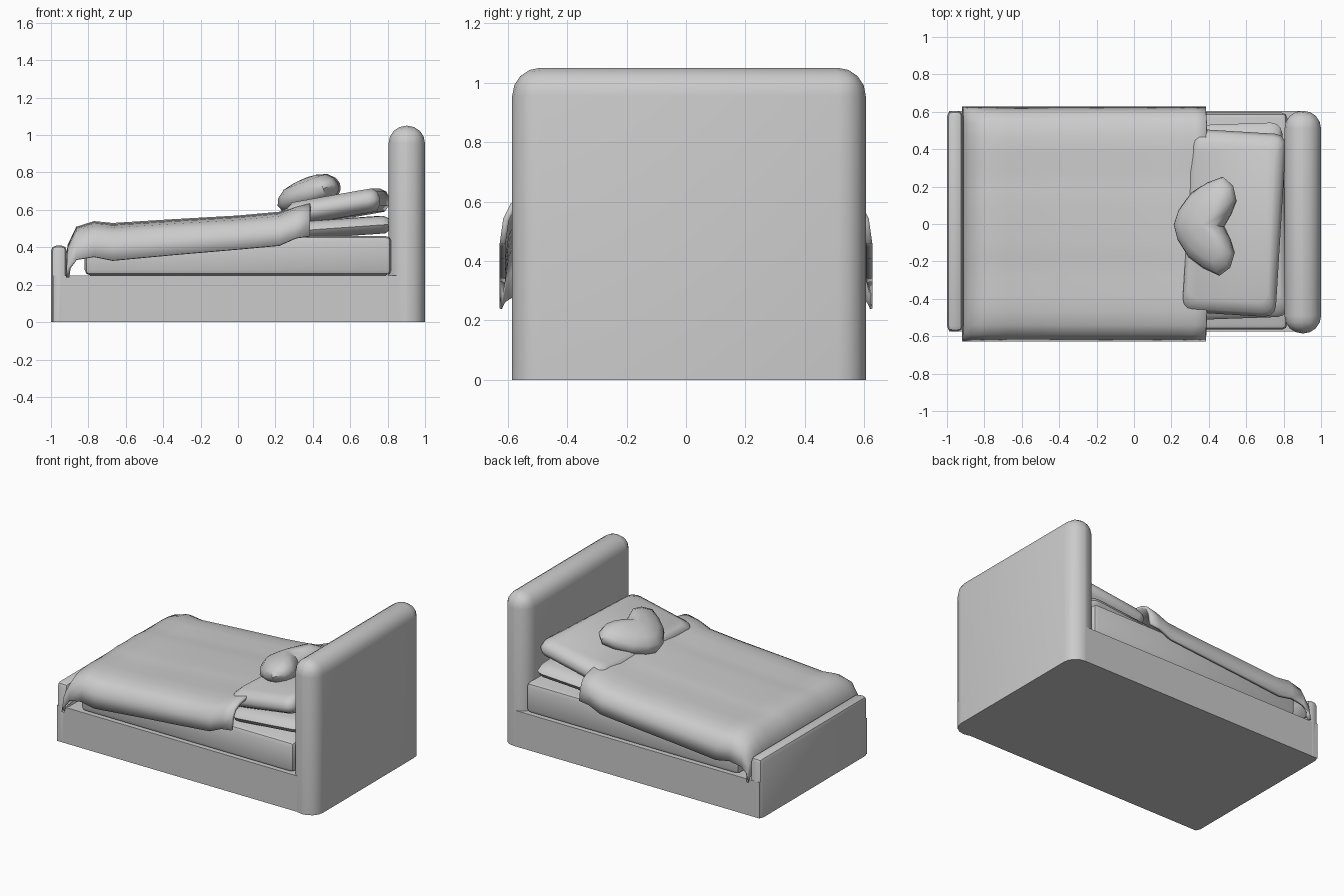
import bpy, bmesh, math
from mathutils import Matrix

if "Cube" in bpy.data.objects:
    bpy.data.objects.remove(bpy.data.objects["Cube"])


def finish(name, bm, angle=35):
    me = bpy.data.meshes.new(name)
    bm.to_mesh(me)
    bm.free()
    ob = bpy.data.objects.new(name, me)
    bpy.context.collection.objects.link(ob)
    bpy.ops.object.select_all(action='DESELECT')
    bpy.context.view_layer.objects.active = ob
    ob.select_set(True)
    bpy.ops.object.shade_smooth_by_angle(angle=math.radians(angle))
    return ob


def rounded_box(name, x, y, z, r=0.0, seg=3, flat_base=True):
    bm = bmesh.new()
    bmesh.ops.create_cube(bm, size=1)
    for v in bm.verts:
        for i, (a, b) in enumerate((x, y, z)):
            v.co[i] = a if v.co[i] < 0 else b
    if r:
        edges = [e for e in bm.edges
                 if not flat_base or max(v.co.z for v in e.verts) > z[0] + 1e-4]
        bmesh.ops.bevel(bm, geom=edges, offset=r, segments=seg, profile=0.5,
                        affect='EDGES')
    return finish(name, bm)


def cushion(name, outline, rings, matrix):
    """Stack scaled copies of an outline; rings are (scale, height)."""
    bm = bmesh.new()
    loops = [[bm.verts.new((px * s, py * s, h)) for px, py in outline]
             for s, h in rings]
    n = len(outline)
    for a, b in zip(loops, loops[1:]):
        for i in range(n):
            j = (i + 1) % n
            bm.faces.new((a[i], a[j], b[j], b[i]))
    bm.faces.new(loops[0][::-1])
    bm.faces.new(loops[-1])
    bmesh.ops.recalc_face_normals(bm, faces=bm.faces)
    bm.transform(matrix)
    return finish(name, bm, 50)


def round_rect(hx, hy, r, seg=3):
    pts = []
    for k, (sx, sy) in enumerate(((1, 1), (-1, 1), (-1, -1), (1, -1))):
        for i in range(seg + 1):
            a = math.pi / 2 * (k + i / seg)
            pts.append((sx * (hx - r) + r * math.cos(a),
                        sy * (hy - r) + r * math.sin(a)))
    return pts


def place(x, y, z, tilt=0, turn=0):
    return (Matrix.Translation((x, y, z)) @ Matrix.Rotation(math.radians(turn), 4, 'Z')
            @ Matrix.Rotation(math.radians(-tilt), 4, 'Y'))


# Bed frame
rounded_box("headboard", (0.805, 1.0), (-0.585, 0.605), (0, 1.05), 0.094, 4)
rounded_box("footboard", (-1.0, -0.915), (-0.575, 0.605), (0, 0.41), 0.03, 2)
rounded_box("bed_base", (-0.99, 0.9), (-0.575, 0.605), (0, 0.25))

# Mattress
rounded_box("mattress", (-0.82, 0.82), (-0.565, 0.595), (0.25, 0.46), 0.03, 2, False)

# Sleeping pillows
soft = [(0.86, -0.055), (0.97, -0.03), (1.0, 0.0), (0.96, 0.035), (0.85, 0.055)]
cushion("lower_pillow", round_rect(0.27, 0.52, 0.06),
        [(s, h * 0.85) for s, h in soft], place(0.54, 0.015, 0.505, 4, 2))
cushion("upper_pillow", round_rect(0.255, 0.49, 0.06),
        [(s, h * 1.15) for s, h in soft], place(0.535, 0.005, 0.615, 10, -3.5))

# Heart cushion
half = [(-0.2, 0), (-0.175, 0.08), (-0.11, 0.17), (-0.02, 0.23), (0.07, 0.265),
        (0.13, 0.22), (0.15, 0.15), (0.12, 0.07), (0.08, 0)]
heart = half + [(x, -y) for x, y in half[-2:0:-1]]
cushion("heart_cushion", heart,
        [(0.35, -0.085), (0.7, -0.07), (0.93, -0.035), (1, 0), (0.93, 0.035),
         (0.7, 0.07), (0.35, 0.085), (0.05, 0.09)],
        place(0.4, -0.01, 0.69, 20, -2))

# Blanket: stations of (x, top height, hem height) lofted along the bed
stations = [(-0.92, 0.29, 0.24), (-0.912, 0.41, 0.29), (-0.865, 0.51, 0.335),
            (-0.77, 0.54, 0.35), (-0.67, 0.53, 0.33), (-0.35, 0.55, 0.36),
            (0.0, 0.57, 0.39), (0.22, 0.59, 0.41), (0.31, 0.625, 0.45),
            (0.385, 0.645, 0.46)]
side = [(0.09, 0.0), (0.18, 0.03), (0.28, 0.06), (0.38, 0.03), (0.47, 0.06),
        (0.54, 0.13), (0.59, 0.28), (0.615, 0.55), (0.627, 1.0)]
profile = [(-y, f) for y, f in side[::-1]] + [(0, 0.02)] + side
bm = bmesh.new()
rows = [[bm.verts.new((x, y, t - (t - h) * f)) for y, f in profile]
        for x, t, h in stations]
for a, b in zip(rows, rows[1:]):
    for j in range(len(profile) - 1):
        bm.faces.new((a[j], b[j], b[j + 1], a[j + 1]))
blanket = finish("blanket", bm, 60)
solid = blanket.modifiers.new("thickness", 'SOLIDIFY')
solid.thickness = 0.02
